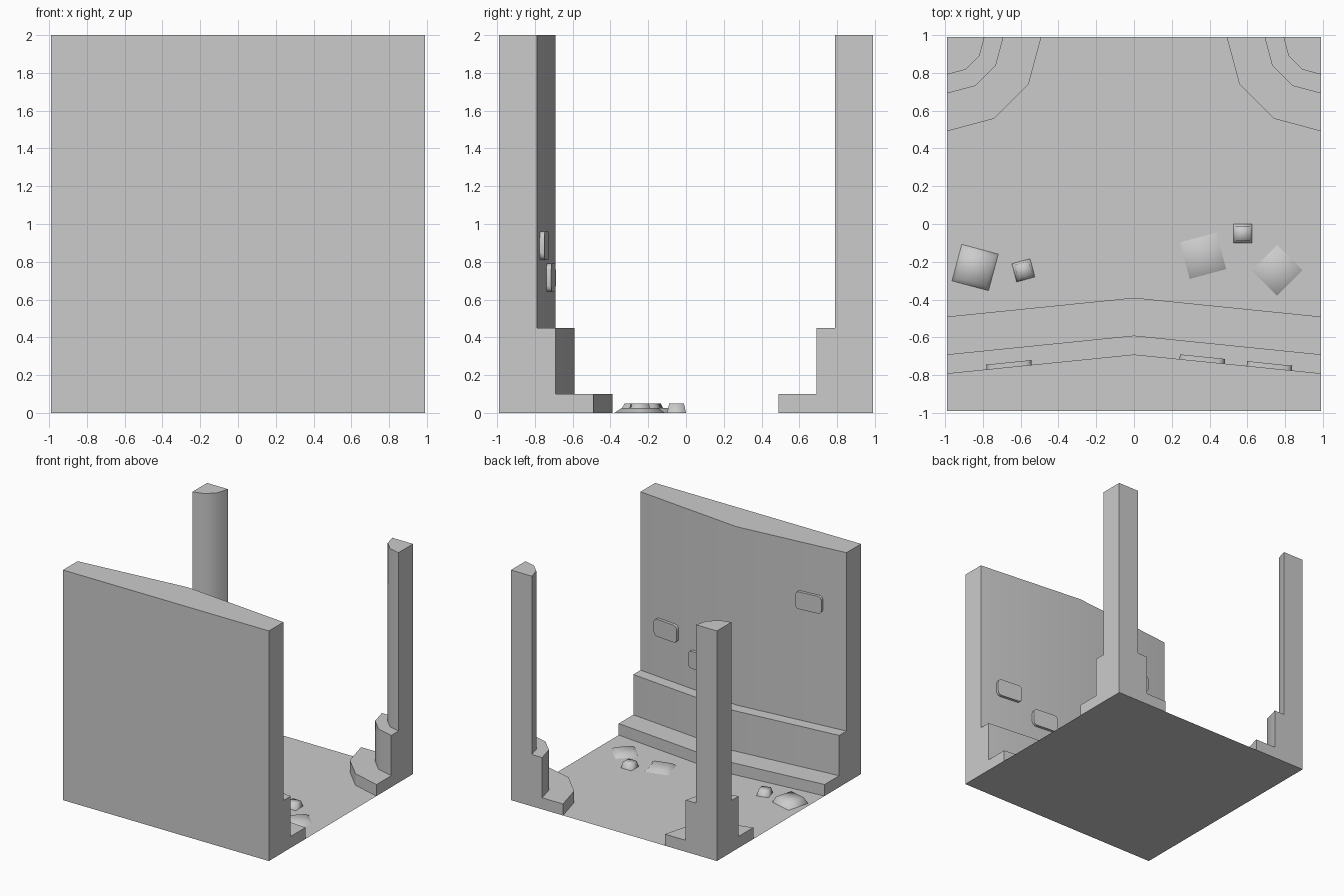
import bpy, bmesh
from math import sin, cos, radians, atan2
from mathutils import Matrix, Vector

if "Cube" in bpy.data.objects:
    bpy.data.objects.remove(bpy.data.objects["Cube"])

E = 0.99                      # half size of the room
LEVELS = [0.0, 0.1, 0.45, 2.0]  # heights of the stepped tiers


def finish(name, bm, angle=35):
    bmesh.ops.recalc_face_normals(bm, faces=bm.faces[:])
    me = bpy.data.meshes.new(name)
    bm.to_mesh(me)
    bm.free()
    ob = bpy.data.objects.new(name, me)
    bpy.context.collection.objects.link(ob)
    bpy.ops.object.select_all(action='DESELECT')
    ob.select_set(True)
    bpy.context.view_layer.objects.active = ob
    if angle:
        bpy.ops.object.shade_smooth_by_angle(angle=radians(angle))
    return ob


def stepped(name, tiers, corners):
    """Stack of tier outlines closed against one or two rear corners."""
    bm = bmesh.new()
    rows = []
    for i, pts in enumerate(tiers):
        for z in LEVELS[i:i + 2]:
            rows.append([bm.verts.new((x, y, z)) for x, y in pts])
    for a, b in zip(rows, rows[1:]):
        for k in range(len(a) - 1):
            bm.faces.new((a[k], a[k + 1], b[k + 1], b[k]))
    low = [bm.verts.new((x, y, 0)) for x, y in corners]
    top = [bm.verts.new((x, y, LEVELS[-1])) for x, y in corners]
    for k in (0, -1):
        bm.faces.new([r[k] for r in rows] + [top[k], low[k]])
    bm.faces.new(rows[-1] + top[::-1])
    if len(corners) == 2:
        bm.faces.new((low[0], low[1], top[1], top[0]))
    return finish(name, bm)


# floor
bm = bmesh.new()
bmesh.ops.create_grid(bm, x_segments=1, y_segments=1, size=E)
finish("floor", bm, 0)

# front wall with plinth and skirting, bulging inward at the middle
stepped("wall", [[(-E, y), (0, y + 0.1), (E, y)] for y in (-0.49, -0.69, -0.79)],
        [(-E, -E), (E, -E)])

# quarter-round corner columns
for side, s in (("left", -1), ("right", 1)):
    tiers = [[(s * (E - r * sin(radians(a))), E - r * cos(radians(a)))
              for a in (0, 30, 60, 90)] for r in (0.5, 0.3, 0.2)]
    ob = stepped(side + "_column", tiers, [(s * E, E)])
    for p in ob.data.polygons:      # faceted column foot
        if p.center.z < 0.101:
            p.use_smooth = False

# raised wall bricks, following the wall slope
for i, (x, z) in enumerate([(-0.66, 1.5), (0.36, 0.715), (0.715, 0.885)]):
    bm = bmesh.new()
    bmesh.ops.create_cube(bm, size=1, matrix=Matrix.Diagonal((0.24, 0.05, 0.15, 1)))
    edges = [e for e in bm.edges
             if abs(e.verts[0].co.y - e.verts[1].co.y) > 0.01]
    bmesh.ops.bevel(bm, geom=edges, offset=0.035, segments=3, profile=0.5, affect='EDGES')
    ob = finish("wall_brick_%d" % (i + 1), bm)
    slope = 0.1 / E
    ob.location = (x, -0.69 - slope * abs(x), z)
    ob.rotation_euler.z = atan2(-slope * x, abs(x))

# rubble stones: x, y, size, turn, height, top scale
stones = [(-0.84, -0.23, 0.2, -15, 0.05, 0.78),
          (-0.585, -0.245, 0.1, 15, 0.05, 0.78),
          (0.365, -0.168, 0.2, 15, 0.025, 0.72),
          (0.575, -0.05, 0.1, 0, 0.05, 0.78),
          (0.757, -0.245, 0.19, 45, 0.025, 0.72)]
for i, (x, y, size, turn, h, k) in enumerate(stones):
    bm = bmesh.new()
    bmesh.ops.create_cube(bm, size=1)
    for v in bm.verts:
        f = size * (k if v.co.z > 0 else 1)
        v.co = Vector((v.co.x * f, v.co.y * f, h if v.co.z > 0 else 0))
    bmesh.ops.delete(bm, geom=[f for f in bm.faces
                               if all(v.co.z == 0 for v in f.verts)], context='FACES_ONLY')
    ob = finish("stone_%d" % (i + 1), bm, 100)
    ob.location = (x, y, 0)
    ob.rotation_euler.z = radians(turn)
